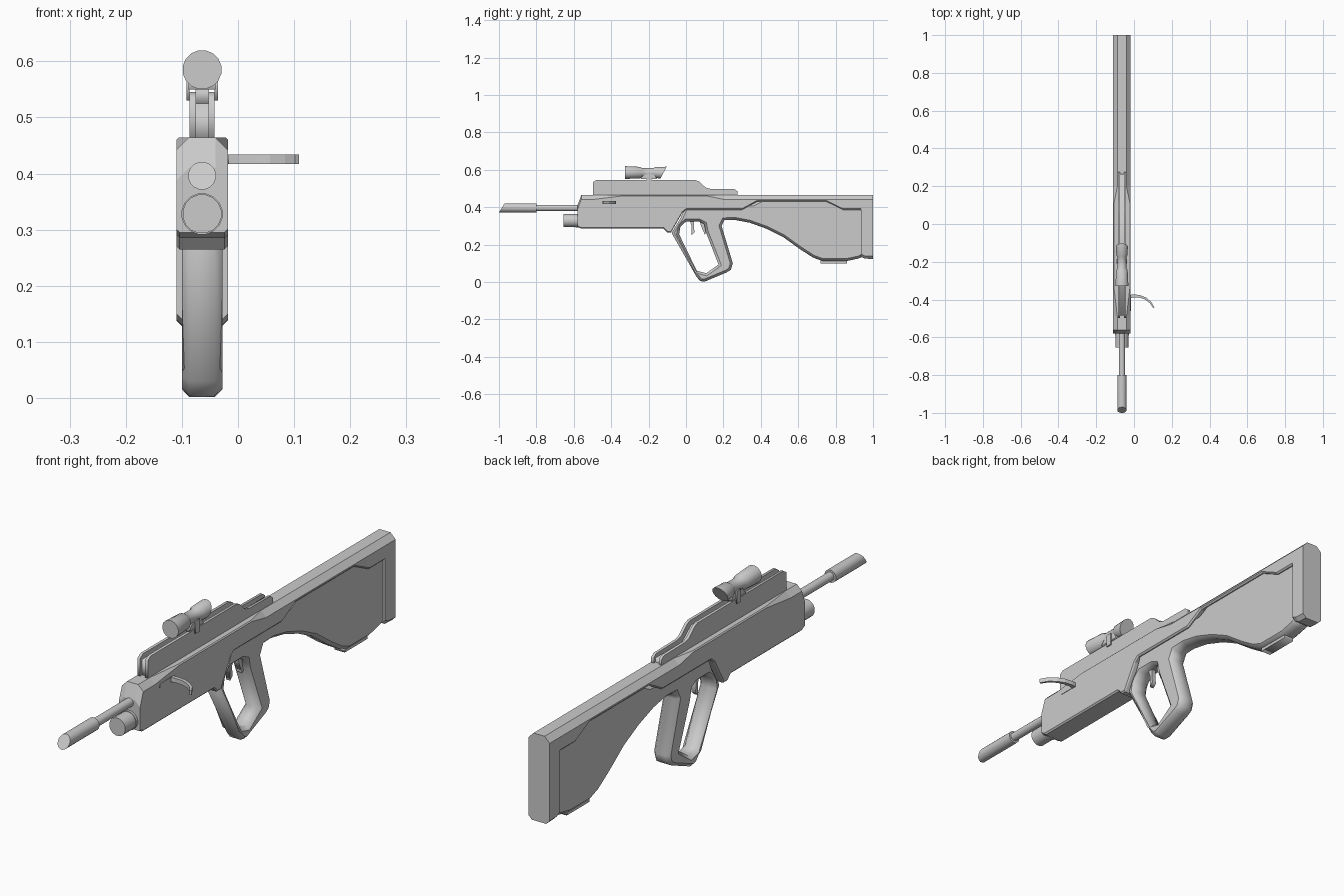
import bpy, bmesh, math
from mathutils import Vector

if "Cube" in bpy.data.objects:
    bpy.data.objects.remove(bpy.data.objects["Cube"])

# Shared dimensions
CENTRE = -.064                 # x of the main assembly
HALF_WIDTH = .046              # half the body width
TOP, UNDERSIDE = .464, .285    # body top and fore-end underside
STEP, CREST = .386, .43        # lower body edge over the grip and over the stock panel
SHARP, CUT = .004, .022        # narrow and wide chamfers
BORE = .396                    # barrel height
SIDES = (("left", +1), ("right", -1))

grey = bpy.data.materials.new("plain_grey")
colour = (.6, .6, .6, 1)
grey.use_nodes = True
grey.diffuse_color = colour
grey.node_tree.nodes["Principled BSDF"].inputs["Base Color"].default_value = colour


def finish(name, bm):
    """Turn a bmesh into a coloured object."""
    bmesh.ops.recalc_face_normals(bm, faces=bm.faces)
    mesh = bpy.data.meshes.new(name)
    bm.to_mesh(mesh)
    bm.free()
    mesh.materials.append(grey)
    part = bpy.data.objects.new(name, mesh)
    bpy.context.collection.objects.link(part)
    return part


def loft(name, rings):
    """Skin a list of equal-length closed rings and cap both ends."""
    bm = bmesh.new()
    rows = [[bm.verts.new(point) for point in ring] for ring in rings]
    for near, far in zip(rows, rows[1:]):
        for i in range(len(near)):
            bm.faces.new((near[i - 1], near[i], far[i], far[i - 1]))
    bm.faces.new(rows[0])
    bm.faces.new(rows[-1])
    return finish(name, bm)


def plate(name, outlines, half, bevel=0, offset=0):
    """Extrude (y, z) outlines across x; outlines after the first are holes."""
    curve = bpy.data.curves.new(name, 'CURVE')
    curve.dimensions, curve.fill_mode = '2D', 'BOTH'
    curve.extrude, curve.bevel_depth, curve.offset = half - bevel, bevel, -bevel
    curve.bevel_resolution = 0
    for outline in outlines:
        spline = curve.splines.new('POLY')
        spline.points.add(len(outline) - 1)
        spline.use_cyclic_u = True
        for point, (y, z) in zip(spline.points, outline):
            point.co = (y, z, 0, 1)
    helper = bpy.data.objects.new(name + "_helper", curve)
    bpy.context.collection.objects.link(helper)
    depsgraph = bpy.context.evaluated_depsgraph_get()
    bm = bmesh.new()
    bm.from_mesh(helper.evaluated_get(depsgraph).to_mesh())
    bpy.data.objects.remove(helper)
    bpy.data.curves.remove(curve)
    bmesh.ops.remove_doubles(bm, verts=bm.verts, dist=.00001)
    for vert in bm.verts:
        vert.co = vert.co.zxy + Vector((CENTRE + offset, 0, 0))
    return finish(name, bm)


def rectangle(back, front, low, high):
    return [(back, low), (front, low), (front, high), (back, high)]


def tube(name, height, profile, slant_front=0, slant_back=0, sides=16):
    """Turned part along y from (y, radius) pairs, with ends cut at a slant."""
    slants = [0] * len(profile)
    slants[0], slants[-1] = slant_front, slant_back
    angles = [math.tau * (i + .5) / sides for i in range(sides)]
    rings = [[(CENTRE + radius * math.cos(a), y + slant * math.sin(a),
               height + radius * math.sin(a)) for a in angles]
             for (y, radius), slant in zip(profile, slants)]
    part = loft(name, rings)
    bpy.ops.object.select_all(action='DESELECT')
    part.select_set(True)
    bpy.context.view_layer.objects.active = part
    bpy.ops.object.shade_smooth_by_angle(angle=math.radians(35))


def section(y, bottom, upper_cut, lower_cut=.006, top=TOP):
    """Eight-sided body section, mirrored about the centre plane."""
    half = [(HALF_WIDTH - lower_cut, bottom), (HALF_WIDTH, bottom + lower_cut),
            (HALF_WIDTH, top - upper_cut), (HALF_WIDTH - upper_cut, top)]
    return ([(CENTRE + x, y, z) for x, z in half]
            + [(CENTRE - x, y, z) for x, z in reversed(half)])


# Upper body: sloped nose, square middle, chamfered rear; its lower edge steps over the panel
nose = section(-.58, UNDERSIDE + .01, CUT, top=.41)
stations = [(-.56, UNDERSIDE, CUT), (-.49, UNDERSIDE, CUT), (-.34, UNDERSIDE, SHARP),
            (-.12, UNDERSIDE, SHARP), (-.1, .265, SHARP), (-.08, .265, SHARP),
            (-.02, .37, SHARP), (0, STEP, SHARP), (.11, STEP, SHARP), (.2, STEP, CUT),
            (.3, STEP, CUT), (.38, CREST, CUT), (.75, CREST, CUT), (.84, STEP, CUT),
            (.94, STEP, CUT)]
loft("upper_body", [nose] + [section(*station) for station in stations])

# Butt at the rear end, as wide as the body
loft("butt", [section(y, bottom, CUT, lower_cut=.015)
              for y, bottom in ((.936, .135), (.955, .125), (1, .123))])

# Grip, guard and stock panel in one chamfered piece with the guard opening
outline = [(-.077, .262), (-.03, .34), (0, .41), (.36, .42), (.42, .45), (.96, .45),
           (.96, .14), (.92, .125), (.86, .112), (.73, .112), (.68, .13), (.61, .175),
           (.52, .24), (.43, .285), (.34, .317), (.26, .332), (.205, .33), (.19, .3),
           (.25, .1), (.24, .065), (.215, .05), (.1, .002), (.075, .005), (.055, .03)]
opening = [(-.037, .255), (.058, .06), (.108, .047), (.174, .093), (.105, .27),
           (.097, .31), (.07, .323), (0, .323), (-.03, .295)]
plate("grip_and_stock", [outline, opening], half=.036, bevel=.013)
plate("stock_heel_pad", [rectangle(.72, .86, .1, .12)], half=.022)

# Trigger and the stop behind it
trigger = [(.015, .34), (.045, .34), (.042, .29), (.046, .265), (.03, .25), (.03, .3)]
plate("trigger", [trigger], half=.009)
plate("trigger_stop", [[(.07, .34), (.12, .34), (.12, .27), (.1, .255), (.08, .3)]], half=.012)

# Top rail: two outer cheeks with a lower core between them
cheek = [(-.498, .45), (-.498, .533), (-.48, .545), (.05, .545), (.07, .537),
         (.105, .505), (.13, .498), (.26, .496), (.275, .485), (.275, .45)]
for word, side in SIDES:
    plate(word + "_rail_cheek", [cheek], half=.0055, offset=side * .0165)
core = [(-.485, .45), (-.485, .525), (.045, .525), (.1, .48), (.265, .48), (.265, .45)]
plate("rail_core", [core], half=.012)

# Sight with its saddle, foot and two clamp legs
tube("sight_tube", .585, [(-.327, .035), (-.245, .031), (-.235, .024), (-.175, .024),
                          (-.165, .03), (-.12, .032)], slant_back=.017)
plate("sight_saddle", [[(-.245, .55), (-.225, .575), (-.17, .575), (-.155, .55)]], half=.024)
plate("sight_foot", [rectangle(-.21, -.185, .52, .56)], half=.012)
for word, side in SIDES:
    plate(word + "_sight_clamp", [rectangle(-.21, -.185, .53, .58)], half=.003,
          offset=side * .025)

# Barrel, muzzle sleeve with a slanted tip, and the tube below
tube("barrel", BORE, [(-.82, .017), (-.56, .017)])
tube("muzzle_sleeve", BORE, [(-.985, .025), (-.8, .025)], slant_front=.0153)
tube("lower_tube", .328, [(-.655, .035), (-.59, .035), (-.59, .037), (-.57, .037)])

# Curved side handle: a flat bar swept forward, thinning toward its tip
path = [Vector(point) for point in ((-.03, -.385), (0, -.381), (.03, -.383), (.06, -.394),
                                    (.087, -.415), (.105, -.443))]
rings = []
for k, point in enumerate(path):
    along = path[min(k + 1, len(path) - 1)] - path[max(k - 1, 0)]
    across = along.orthogonal().normalized() * (.009 - .001 * k)
    inner, outer = point - across, point + across
    rings.append([(*inner, .417), (*outer, .417), (*outer, .434), (*inner, .434)])
loft("side_handle", rings)
plate("handle_slot", [rectangle(-.46, -.38, .418, .434)], half=.002, offset=HALF_WIDTH)
